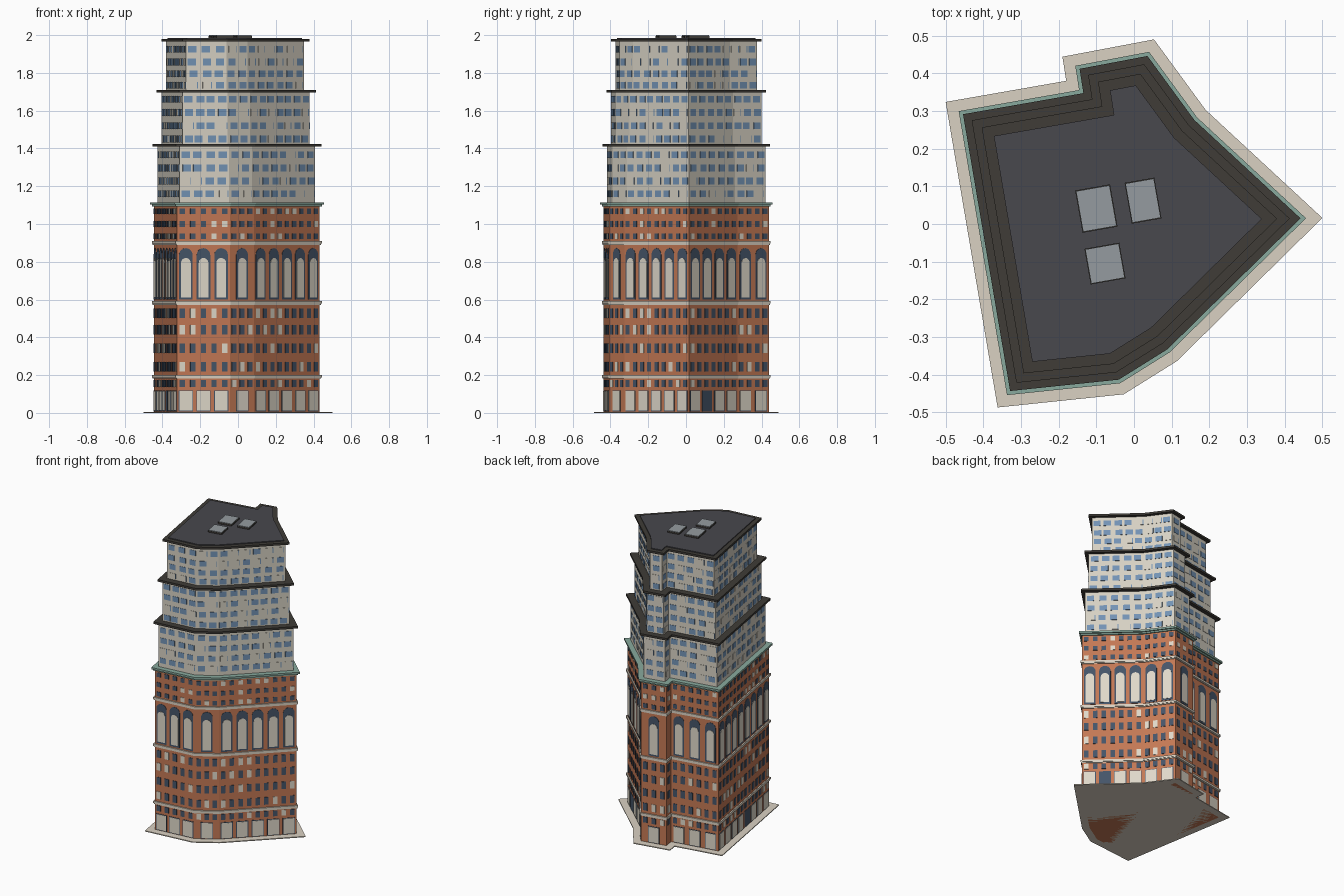
import bpy, bmesh, math, random
from mathutils import Vector

if "Cube" in bpy.data.objects:
    bpy.data.objects.remove(bpy.data.objects["Cube"])

random.seed(4)

# Ground outline, counter-clockwise seen from above
SITE = [Vector(p) for p in [
    (-0.5, 0.324), (-0.362, -0.487), (-0.027, -0.452), (0.114, -0.364), (0.5, 0.016),
    (0.19, 0.303), (0.053, 0.49), (-0.19, 0.444), (-0.18, 0.38)]]
WALL = 0.047


def material(name, rgb):
    m = bpy.data.materials.new(name)
    m.diffuse_color = (*rgb, 1)
    m.use_nodes = True
    m.node_tree.nodes["Principled BSDF"].inputs["Base Color"].default_value = m.diffuse_color
    return m


BRICK = material("brick", (0.55, 0.19, 0.09))
STONE = material("stone", (0.70, 0.64, 0.54))
PLASTER = material("plaster", (0.68, 0.64, 0.55))
NAVY = material("dark glass", (0.06, 0.09, 0.14))
BLUE = material("blue glass", (0.17, 0.29, 0.46))
LIT = material("pale glass", (0.74, 0.69, 0.59))
GREEN = material("copper", (0.25, 0.40, 0.34))
DARK = material("eave", (0.05, 0.045, 0.038))
ROOF = material("roof", (0.065, 0.065, 0.075))
GLASS = material("skylight", (0.30, 0.33, 0.35))


def inset(d):
    """Mitred inward offset of the site outline."""
    out = []
    n = len(SITE)
    for i, p in enumerate(SITE):
        a = (p - SITE[i - 1]).normalized()
        b = (SITE[(i + 1) % n] - p).normalized()
        n1, n2 = Vector((-a.y, a.x)), Vector((-b.y, b.x))
        out.append(p + (n1 + n2) * d / (1 + n1.dot(n2)))
    return out


def extrude(bm, points, move):
    """Closed solid from a loop of 3D points swept along a vector."""
    lo = [bm.verts.new(p) for p in points]
    hi = [bm.verts.new(Vector(p) + move) for p in points]
    bm.faces.new(lo[::-1])
    bm.faces.new(hi)
    for i in range(len(lo)):
        j = (i + 1) % len(lo)
        bm.faces.new((lo[i], lo[j], hi[j], hi[i]))


def finish(bm, name, mat):
    bmesh.ops.recalc_face_normals(bm, faces=bm.faces[:])
    me = bpy.data.meshes.new(name)
    bm.to_mesh(me)
    bm.free()
    ob = bpy.data.objects.new(name, me)
    me.materials.append(mat)
    bpy.context.collection.objects.link(ob)
    return ob


def layer(name, d, z0, z1, mat):
    bm = bmesh.new()
    extrude(bm, [(p.x, p.y, z0) for p in inset(d)], Vector((0, 0, z1 - z0)))
    return finish(bm, name, mat)


def rect(w, z0, z1):
    return [(-w / 2, z0), (w / 2, z0), (w / 2, z1), (-w / 2, z1)]


def arch(w, z0, z1):
    r = w / 2
    return [(-r, z0), (r, z0)] + [
        (r * math.cos(t * math.pi / 10), z1 - r + r * math.sin(t * math.pi / 10))
        for t in range(11)]


def bays(d, count):
    """Yield edge number, bay number, centre, direction and outward normal."""
    pts = inset(d)
    for e, p in enumerate(pts):
        q = pts[(e + 1) % len(pts)]
        u = (q - p).normalized()
        n = count((q - p).length)
        for k in range(n):
            yield e, k, p.lerp(q, (k + 0.5) / n), u, Vector((u.y, -u.x))


def panel(bm, profile, c, u, nrm, out=0.003):
    base = c - nrm * 0.003
    extrude(bm, [(base.x + u.x * x, base.y + u.y * x, z) for x, z in profile],
            Vector((nrm.x, nrm.y, 0)) * (out + 0.003))


# Pavement and brick body
layer("pavement", 0, 0, 0.006, STONE)
layer("brick_body", WALL, 0, 1.1, BRICK)

# Stone belts and copper cornice
for z in (0.187, 0.578, 0.896):
    layer("stone_belt", 0.039, z, z + 0.014, STONE)
    layer("belt_drip", 0.042, z - 0.006, z, STONE)
layer("cornice_lower", 0.039, 1.092, 1.102, GREEN)
layer("cornice_upper", 0.030, 1.102, 1.115, GREEN)

# Shopfronts, arches and small windows of the brick body
dark, lit = bmesh.new(), bmesh.new()
for e, k, c, u, n in bays(WALL, lambda l: int(l / 0.089)):
    door = (e, k) in ((4, 1), (0, 4))
    panel(dark, rect(0.076, 0.008, 0.119), c, u, n, 0.002)
    if not door:
        panel(lit, rect(0.068, 0.012, 0.115), c, u, n, 0.004)
    panel(dark, arch(0.072, 0.6, 0.872), c, u, n, 0.002)
    panel(lit, arch(0.052, 0.612, 0.82), c, u, n, 0.004)

ROWS = [(0.137, 0.175)] + [(z - 0.025, z + 0.025) for z in (0.245, 0.343, 0.44, 0.527)] \
    + [(z - 0.015, z + 0.015) for z in (0.935, 1.0, 1.067)]
for z0, z1 in ROWS:
    for e, k, c, u, n in bays(WALL, lambda l: round(l / 0.053)):
        panel(lit if random.random() < 0.2 else dark, rect(0.028, z0, z1), c, u, n)
finish(dark, "dark_windows", NAVY)
finish(lit, "pale_windows", LIT)

# Three stepped plaster tiers with projecting eaves
TIERS = [(0.064, 1.11, 1.41, 0.040, (1.16, 1.228, 1.297, 1.367)),
         (0.083, 1.42, 1.695, 0.060, (1.45, 1.52, 1.59, 1.66)),
         (0.104, 1.705, 1.966, 0.083, (1.735, 1.795, 1.857, 1.925))]
for d, z0, z1, eave, rows in TIERS:
    layer("plaster_tier", d, z0, z1, PLASTER)
    layer("eave", eave, z1, z1 + 0.014, DARK)
    blue, pale = bmesh.new(), bmesh.new()
    for z in rows:
        for e, k, c, u, n in bays(d, lambda l: round(l / 0.068)):
            c = c + u * random.uniform(-0.006, 0.006)
            if random.random() < 0.78:
                panel(blue, rect(0.044, z - 0.018, z + 0.018), c, u, n, 0.002)
            else:
                panel(pale, rect(0.044, z - 0.018, z + 0.018), c, u, n, 0.002)
                panel(blue, rect(0.005, z - 0.018, z + 0.018), c + u * 0.024, u, n, 0.002)
    finish(blue, "tier_windows", BLUE)
    finish(pale, "tier_pale_windows", PLASTER)

# Flat roof and skylights
layer("roof_deck", 0.111, 1.975, 1.986, ROOF)
ang = math.radians(10)
ux, uy = Vector((math.cos(ang), math.sin(ang))), Vector((-math.sin(ang), math.cos(ang)))
for x, y, w, h in ((-0.1, 0.041, 0.094, 0.114), (0.024, 0.062, 0.08, 0.11),
                   (-0.077, -0.105, 0.094, 0.096)):
    for name, s, z, mat in (("skylight_curb", 1.0, 1.996, DARK), ("skylight", 0.96, 2.0, GLASS)):
        bm = bmesh.new()
        loop = []
        for a, b in ((-1, -1), (1, -1), (1, 1), (-1, 1)):
            p = Vector((x, y)) + ux * a * w * s / 2 + uy * b * h * s / 2
            loop.append((p.x, p.y, 1.98))
        extrude(bm, loop, Vector((0, 0, z - 1.98)))
        finish(bm, name, mat)
